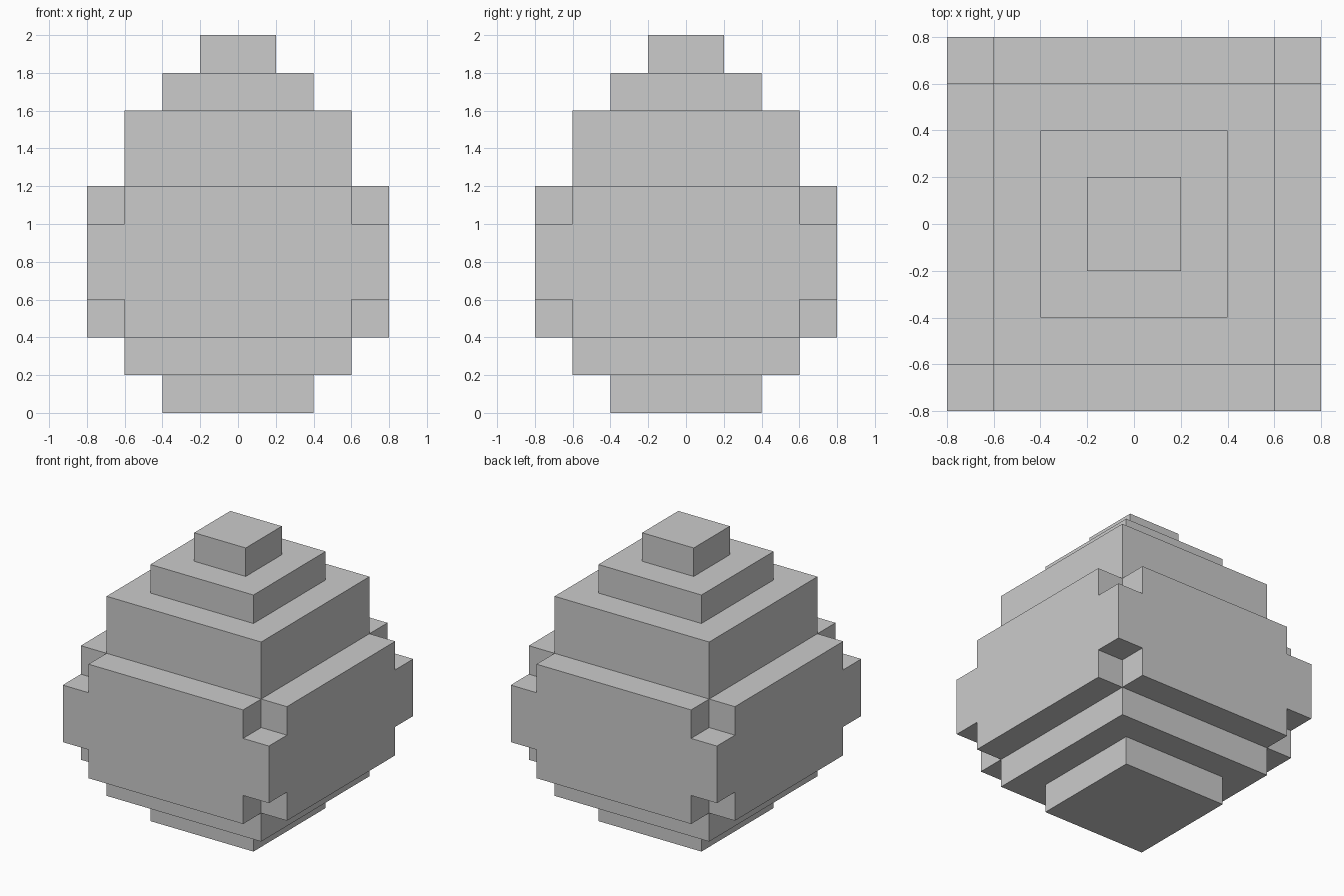
import bpy
import bmesh

if "Cube" in bpy.data.objects:
    bpy.data.objects.remove(bpy.data.objects["Cube"])

# Stepped egg: (bottom z, top z, half width, corner notched?)
LAYERS = [
    (0.0, 0.2, 0.4, False),
    (0.2, 0.4, 0.6, False),
    (0.4, 0.6, 0.8, True),
    (0.6, 1.0, 0.8, False),
    (1.0, 1.2, 0.8, True),
    (1.2, 1.6, 0.6, False),
    (1.6, 1.8, 0.4, False),
    (1.8, 2.0, 0.2, False),
]
GRID = [-0.8, -0.6, -0.4, -0.2, 0.2, 0.4, 0.6, 0.8]
LEVELS = [layer[0] for layer in LAYERS] + [2.0]
AXES = (GRID, GRID, LEVELS)


def solid(cell):
    i, j, k = cell
    if not (0 <= i < 7 and 0 <= j < 7 and 0 <= k < len(LAYERS)):
        return False
    x = abs(GRID[i] + GRID[i + 1]) / 2
    y = abs(GRID[j] + GRID[j + 1]) / 2
    half, notched = LAYERS[k][2:]
    if notched and min(x, y) > 0.6:
        return False
    return max(x, y) < half


# Outer skin only: one face wherever a solid cell meets empty space
bm = bmesh.new()
for i in range(7):
    for j in range(7):
        for k in range(len(LAYERS)):
            cell = (i, j, k)
            if not solid(cell):
                continue
            for axis in range(3):
                for side in (0, 1):
                    neighbour = list(cell)
                    neighbour[axis] += 2 * side - 1
                    if solid(neighbour):
                        continue
                    u, v = (axis + 1) % 3, (axis + 2) % 3
                    verts = []
                    for du, dv in ((0, 0), (1, 0), (1, 1), (0, 1)):
                        idx = list(cell)
                        idx[axis] += side
                        idx[u] += du
                        idx[v] += dv
                        verts.append(bm.verts.new([AXES[a][idx[a]] for a in range(3)]))
                    bm.faces.new(verts if side else verts[::-1])

# Weld the skin and merge coplanar faces into clean flat steps
bmesh.ops.remove_doubles(bm, verts=bm.verts[:], dist=0.001)
bmesh.ops.dissolve_limit(bm, angle_limit=0.01, verts=bm.verts[:], edges=bm.edges[:])

mesh = bpy.data.meshes.new("blocky_egg")
bm.to_mesh(mesh)
bm.free()
egg = bpy.data.objects.new("blocky_egg", mesh)
bpy.context.collection.objects.link(egg)
